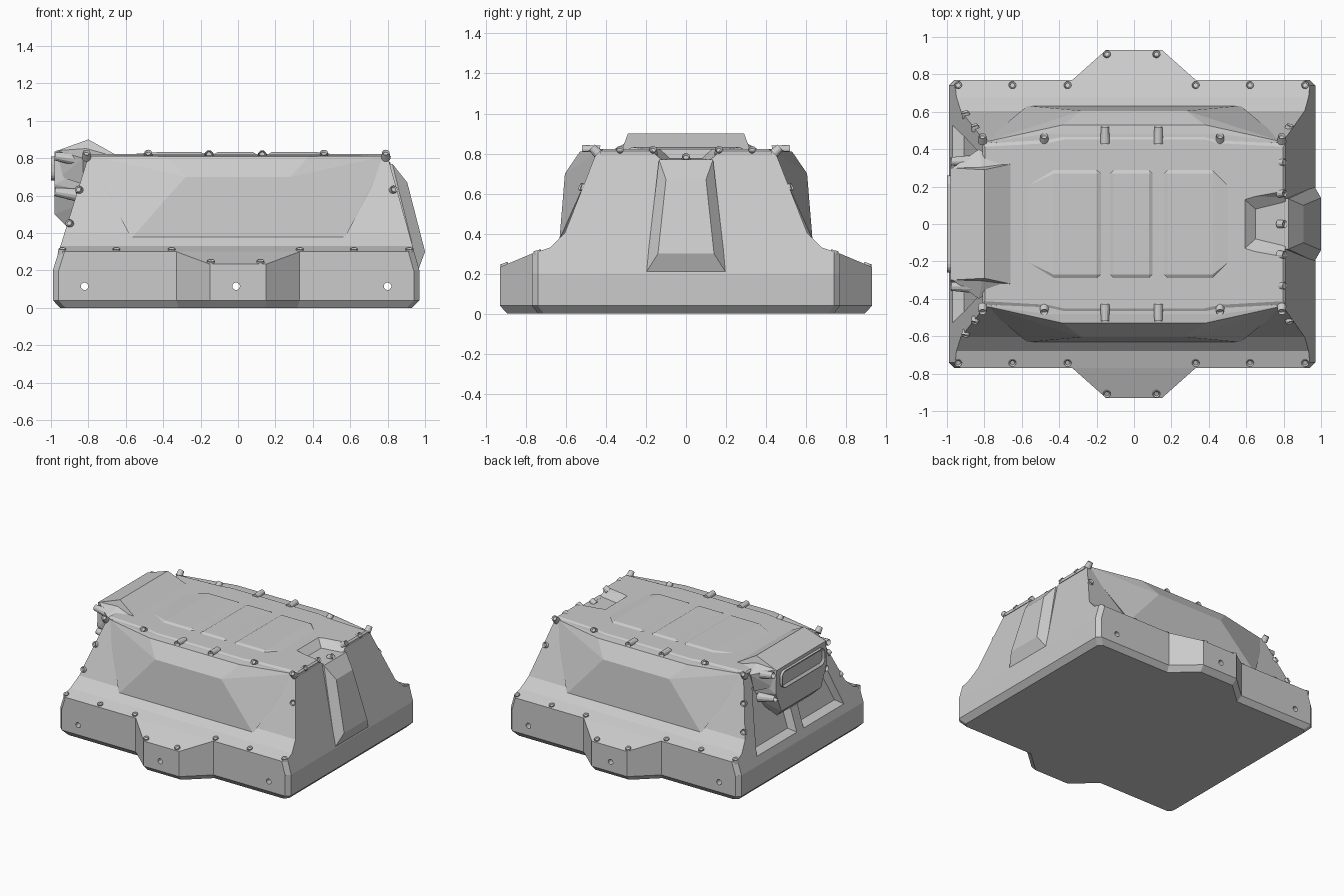
import bpy, bmesh, math
from mathutils import Vector, Matrix

if "Cube" in bpy.data.objects:
    bpy.data.objects.remove(bpy.data.objects["Cube"])


def finish(name, bm):
    bmesh.ops.recalc_face_normals(bm, faces=bm.faces[:])
    me = bpy.data.meshes.new(name)
    bm.to_mesh(me)
    bm.free()
    ob = bpy.data.objects.new(name, me)
    bpy.context.collection.objects.link(ob)
    return ob


def add_hull(bm, pts):
    vs = [bm.verts.new(p) for p in pts]
    r = bmesh.ops.convex_hull(bm, input=vs)
    junk = {v for v in r["geom_interior"] + r["geom_unused"]
            if isinstance(v, bmesh.types.BMVert) and v.is_valid}
    bmesh.ops.delete(bm, geom=list(junk), context='VERTS')


def hulls(name, groups):
    bm = bmesh.new()
    for pts in groups:
        add_hull(bm, pts)
    bmesh.ops.dissolve_limit(bm, angle_limit=0.02, verts=bm.verts[:], edges=bm.edges[:])
    return finish(name, bm)


def loft(name, loops):
    bm = bmesh.new()
    rows = [[bm.verts.new(p) for p in lp] for lp in loops]
    n = len(rows[0])
    for a, b in zip(rows, rows[1:]):
        for i in range(n):
            j = (i + 1) % n
            bm.faces.new((a[i], a[j], b[j], b[i]))
    bm.faces.new(rows[0][::-1])
    bm.faces.new(rows[-1])
    return finish(name, bm)


def both_x(pts):
    return [(s * x, y, z) for x, y, z in pts for s in (1, -1)]


def both_y(pts):
    return [(x, s * y, z) for x, y, z in pts for s in (1, -1)]


def cut(ob, cutter):
    m = ob.modifiers.new("cut", 'BOOLEAN')
    m.operation = 'DIFFERENCE'
    m.solver = 'EXACT'
    m.object = cutter
    cutter.hide_render = True
    cutter.display_type = 'WIRE'


def right_x(z):
    return 0.97 - (z - 0.2) * 0.17 / 0.61


def left_x(z):
    return -0.99 + (z - 0.2) * 0.19 / 0.61


def wall_y(z):
    return 0.445 + (0.81 - z) * 0.39


# base tray with side lugs and a chamfered underside
half = [(.97, .74), (.94, .77), (.33, .77), (.15, .93),
        (-.15, .93), (-.33, .77), (-.96, .77), (-.99, .74)]
outline = half + [(x, -y) for x, y in half[::-1]]
tray = loft("base_tray", [
    [(x * .96, y * .96, 0) for x, y in outline],
    [(x, y, .04) for x, y in outline],
    [(x, y, .2) for x, y in outline]])

# sloped tops of the lugs
for s, n in ((-1, "front"), (1, "back")):
    hulls(n + "_lug_top", [both_x([(.33, s * .77, .2), (.33, s * .77, .3), (.15, s * .93, .2),
                                   (.15, s * .93, .233), (.33, s * .72, .2), (.33, s * .72, .315)])])

# main shell: flared cross-section with sloping ends
prof = [(.77, .2), (.77, .3), (.68, .33), (.605, .405), (.445, .81)]
prof += [(-y, z) for y, z in prof[::-1]]
shell = loft("main_shell", [[(left_x(z), y, z) for y, z in prof],
                            [(right_x(z), y, z) for y, z in prof]])
bm = bmesh.new()
bm.from_mesh(shell.data)
corner = [e for e in bm.edges if all(abs(v.co.y) > .76 for v in e.verts)
          and abs(e.verts[0].co.z - e.verts[1].co.z) > .05]
bmesh.ops.bevel(bm, geom=corner, offset=.03, segments=1, affect='EDGES')
bm.to_mesh(shell.data)
bm.free()

# lid plate on top of the shell
lid_half = [(.81, .43), (.47, .45), (.38, .47), (-.38, .47), (-.47, .45), (-.81, .43)]
lid_out = lid_half + [(x, -y) for x, y in lid_half[::-1]]
lid = loft("lid_plate", [[(x, y, .79) for x, y in lid_out],
                         [(x, y, .812) for x, y in lid_out],
                         [(x * .985, y * .96, .822) for x, y in lid_out]])

# low raised panels across the lid
for i, (a, b, c, d) in enumerate([(-.66, -.43, -.2, -.16), (-.14, -.11, .08, .11), (.15, .18, .42, .56)]):
    ya, yd = (.16 if b - a > .1 else .27), (.16 if d - c > .1 else .27)
    hulls(f"lid_panel_{i + 1}", [both_y([(a, ya, .815), (b, .27, .832), (c, .27, .832),
                                         (d, yd, .815), (b, .3, .815), (c, .3, .815)])])

# faceted armour bulges on the long sides
for s, n in ((-1, "front"), (1, "back")):
    pts = [(.8, .44, .8), (.79, .44, .812), (.47, .48, .815), (.38, .53, .81), (.28, .605, .70),
           (.29, .635, .385), (.57, .632, .372), (.40, .40, .815), (.5, .5, .4)]
    hulls(n + "_armour_bulge", [both_x([(x, s * y, z) for x, y, z in pts])])

# tapered rib on the right end
hulls("right_end_rib", [both_y([(.965, .2, .205), (1.0, .14, .3), (.905, .1, .67),
                                (.825, .135, .77), (.79, .135, .77), (.9, .2, .205)])])

# notch in the top at the right end
notch = hulls("notch_cutter", [both_y([(.57, .15, .84), (.65, .08, .775), (.9, .14, .765), (.9, .21, .84)])])
cut(shell, notch)
cut(lid, notch)

# recessed bays in the left end, split by a centre rib
bays = []
for s in (1, -1):
    pts = []
    for dx, sh in ((-.05, -.02), (.055, .025)):
        for y, z in ((.04 + sh, .26 + sh), (.53 - sh, .26 + sh), (.39 - sh, .7), (.04 + sh, .7)):
            pts.append((left_x(z) + dx, s * y, z))
    bays.append(pts)
cut(shell, hulls("bay_cutter", bays))

# overhanging head block with side ears
hulls("head_block", [both_y([(-.98, .3, .835), (-.8, .29, .9), (-.66, .32, .822), (-.98, .31, .66),
                             (-.98, .24, .5), (-.92, .21, .44), (-.72, .3, .6)])])
hulls("head_ears", [[(x, s * y, z) for x, y, z in
                     [(-.97, .30, .84), (-.67, .30, .825), (-.83, .4, .8), (-.83, .36, .66),
                      (-.95, .3, .7), (-.8, .25, .88), (-.75, .25, .65)]] for s in (1, -1)])

# rounded slot frame on the head
bm = bmesh.new()
bmesh.ops.create_cube(bm, size=1, matrix=Matrix.Translation((-.975, 0, .745)) @ Matrix.Diagonal((.05, .52, .13, 1)))
long = [e for e in bm.edges if abs(e.verts[0].co.x - e.verts[1].co.x) > .01]
bmesh.ops.bevel(bm, geom=long, offset=.045, segments=4, profile=.5, affect='EDGES')
front = min(bm.faces, key=lambda f: f.calc_center_median().x)
bmesh.ops.inset_individual(bm, faces=[front], thickness=.018)
bmesh.ops.translate(bm, verts=front.verts[:], vec=(.015, 0, 0))
finish("head_slot", bm)


def add_stud(bm, p, n, r=.024, h=.03, r2=None):
    rot = Vector(n).to_track_quat('Z', 'Y').to_matrix().to_4x4()
    g = bmesh.ops.create_cone(bm, cap_ends=True, segments=12, radius1=r, radius2=r2 or r * .8,
                              depth=h, matrix=Matrix.Translation(p) @ rot)
    d = Vector(n).normalized()
    top = max({f for v in g["verts"] for f in v.link_faces},
              key=lambda f: f.calc_center_median().dot(d))
    bmesh.ops.inset_individual(bm, faces=[top], thickness=r * .3)
    bmesh.ops.translate(bm, verts=top.verts[:], vec=d * -h * .25)


# horizontal tubes beside the head
bm = bmesh.new()
for s in (1, -1):
    for x, z, y in ((-.91, .80, .335), (-.91, .61, .31)):
        add_stud(bm, (x, s * y, z), (-1, 0, .15), .036, .14, .022)
finish("head_tubes", bm)

# bolts on the flange, lid edges and corner edges
bm = bmesh.new()
for s in (1, -1):
    for x in (-.94, -.65, -.355, .33, .62, .915):
        add_stud(bm, (x, s * .74, .302), (0, s * .3, 1))
    for x in (-.145, .12):
        add_stud(bm, (x, s * .905, .238), (0, s * .4, 1))
    for x in (-.81, -.48, .46, .79):
        add_stud(bm, (x, s * .455, .815), (0, s * .7, .7), .025, .045)
    for x in (-.155, .13):
        add_stud(bm, (x, s * .475, .818), (0, s, .08), .026, .09)
    for x, z in ((-.85, .63), (-.90, .45), (.83, .63)):
        add_stud(bm, (x, s * wall_y(z), z), (.3 if x > 0 else -.3, s * .9, .36))
    for y in (.165, .33):
        add_stud(bm, (.79, s * y, .81), (.8, 0, .6), .024, .04)
add_stud(bm, (.79, 0, .775), (.8, 0, .6), .024, .04)
finish("bolts", bm)

# through holes in the tray
bm = bmesh.new()
for x in (-.82, -.01, .8):
    bmesh.ops.create_cone(bm, cap_ends=True, segments=16, radius1=.02, radius2=.02, depth=2.2,
                          matrix=Matrix.Translation((x, 0, .115)) @ Matrix.Rotation(math.pi / 2, 4, 'X'))
cut(tray, finish("hole_cutter", bm))
